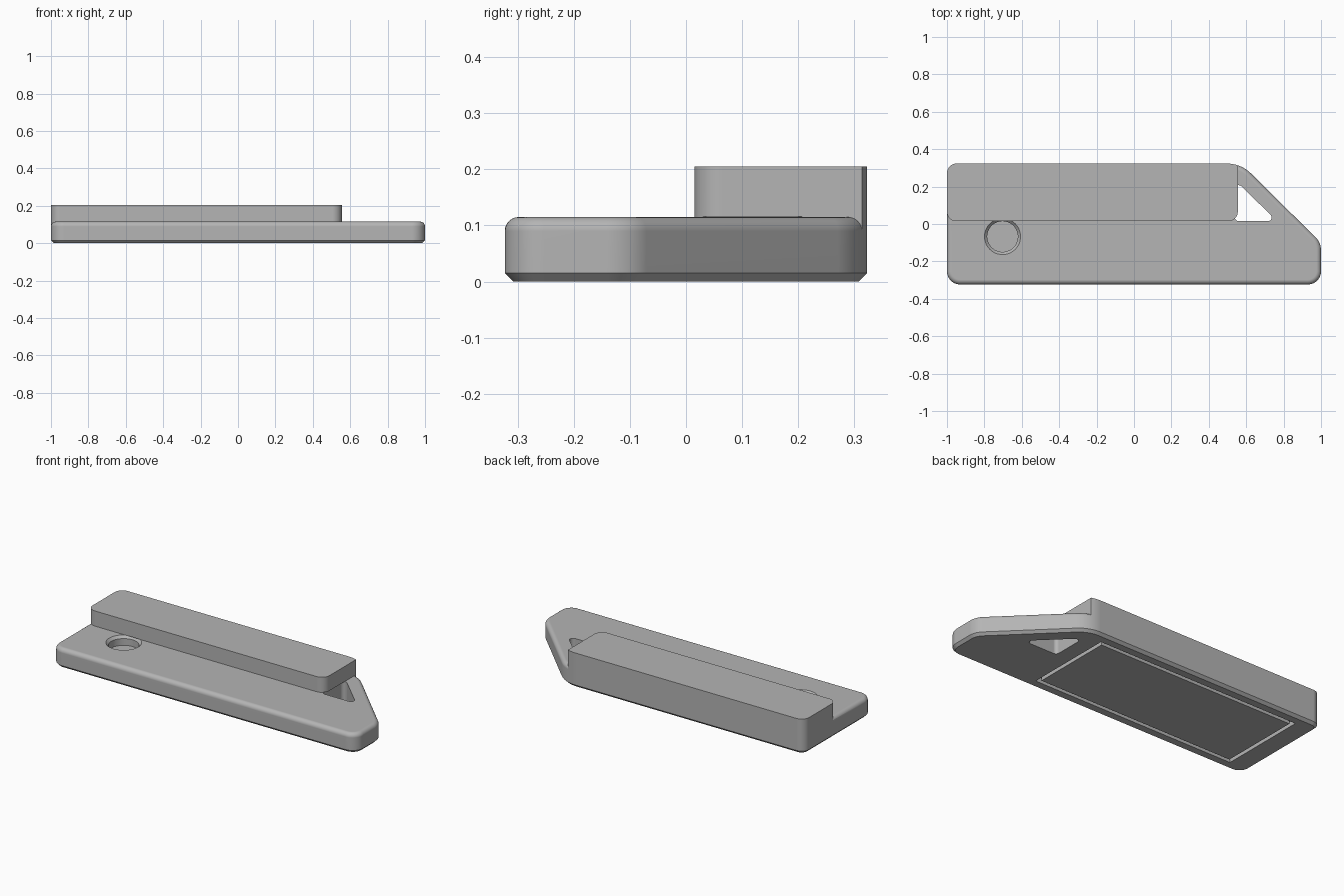
import bpy, bmesh, math
from mathutils import Vector

if "Cube" in bpy.data.objects:
    bpy.data.objects.remove(bpy.data.objects["Cube"])

grey = bpy.data.materials.new("plain_grey")
grey.use_nodes = True
grey.diffuse_color = (0.46, 0.46, 0.46, 1)
grey.node_tree.nodes["Principled BSDF"].inputs["Base Color"].default_value = (0.46, 0.46, 0.46, 1)


def rounded(corners, steps=10):
    """Round each (x, y, radius) corner of a convex outline."""
    out = []
    for i, (x, y, r) in enumerate(corners):
        p = Vector((x, y))
        if r == 0:
            out.append(p)
            continue
        a = (Vector(corners[i - 1][:2]) - p).normalized()
        b = (Vector(corners[(i + 1) % len(corners)][:2]) - p).normalized()
        half = a.angle(b) / 2
        centre = p + (a + b).normalized() * (r / math.sin(half))
        u = p + a * (r / math.tan(half)) - centre
        v = p + b * (r / math.tan(half)) - centre
        sweep = u.angle(v)
        for k in range(steps + 1):
            t = k / steps
            out.append(centre + (u * math.sin((1 - t) * sweep) + v * math.sin(t * sweep)) / math.sin(sweep))
    return out


def finish(name, bm):
    bmesh.ops.recalc_face_normals(bm, faces=bm.faces)
    mesh = bpy.data.meshes.new(name)
    bm.to_mesh(mesh)
    bm.free()
    mesh.materials.append(grey)
    ob = bpy.data.objects.new(name, mesh)
    bpy.context.collection.objects.link(ob)
    return ob


def prism(name, outline, z0, z1, chamfer=0, fillet=0):
    bm = bmesh.new()
    face = bm.faces.new([bm.verts.new((p.x, p.y, z0)) for p in outline])
    ext = bmesh.ops.extrude_face_region(bm, geom=[face])
    for v in ext["geom"]:
        if isinstance(v, bmesh.types.BMVert):
            v.co.z = z1
    bmesh.ops.recalc_face_normals(bm, faces=bm.faces)
    for z, size, segs in ((z0, chamfer, 1), (z1, fillet, 6)):
        if size:
            rim = [e for e in bm.edges if all(abs(v.co.z - z) < 1e-5 for v in e.verts)]
            bmesh.ops.bevel(bm, geom=rim, offset=size, segments=segs, profile=0.5, affect='EDGES')
    return finish(name, bm)


def combine(ob, other, operation):
    """Apply a boolean and discard the helper."""
    mod = ob.modifiers.new(operation, 'BOOLEAN')
    mod.operation, mod.object, mod.solver = operation, other, 'EXACT'
    bpy.context.view_layer.objects.active = ob
    bpy.ops.object.modifier_apply(modifier=mod.name)
    bpy.data.objects.remove(other)


def rect(x0, y0, x1, y1):
    return rounded([(x0, y0, 0), (x1, y0, 0), (x1, y1, 0), (x0, y1, 0)])


# Base plate with one slanted corner, chamfered below and filleted above
plan = rounded([(-1, -0.323, 0.07), (1, -0.323, 0.07), (1, -0.1, 0.1),
                (0.572, 0.323, 0.18), (-1, 0.323, 0.05)])
TOP = 0.115
body = prism("body", plan, 0, TOP, chamfer=0.015, fillet=0.025)

# Raised rail along the back, trimmed to the plate outline
rail = prism("rail", rounded([(-1, 0.015, 0.05), (0.555, 0.015, 0.05),
                              (0.555, 0.4, 0), (-1, 0.4, 0)]), 0.04, 0.205)
combine(rail, prism("trim", plan, 0.02, 0.3), 'INTERSECT')
combine(body, rail, 'UNION')

# Triangular through hole beside the rail
triangle = rounded([(0.54, 0.015, 0.02), (0.765, 0.015, 0.02), (0.54, 0.235, 0.02)])
combine(body, prism("triangle_cutter", triangle, -0.1, TOP + 0.0005), 'DIFFERENCE')

# Round blind hole with a countersunk rim
bm = bmesh.new()
rings = []
for r, z in ((0.082, 0.06), (0.082, 0.1), (0.097, TOP + 0.0005)):
    rings.append([bm.verts.new((-0.703 + r * math.cos(k * math.tau / 48),
                                -0.067 + r * math.sin(k * math.tau / 48), z)) for k in range(48)])
bm.faces.new(rings[0])
bm.faces.new(rings[-1])
for low, high in zip(rings, rings[1:]):
    for k in range(48):
        bm.faces.new((low[k - 1], low[k], high[k], high[k - 1]))
combine(body, finish("round_cutter", bm), 'DIFFERENCE')

# Underside pocket, filled by a panel that leaves a narrow groove
combine(body, prism("pocket_cutter", rect(-0.875, -0.265, 0.447, 0.265), -0.1, 0.03), 'DIFFERENCE')
panel = prism("bottom_panel", rect(-0.853, -0.243, 0.425, 0.243), 0, 0.035)

# Smooth rounded edges, keep corners crisp
bpy.ops.object.select_all(action='DESELECT')
body.select_set(True)
bpy.context.view_layer.objects.active = body
bpy.ops.object.shade_smooth_by_angle(angle=math.radians(30))
weighted = body.modifiers.new("weighted_normals", 'WEIGHTED_NORMAL')
weighted.keep_sharp = True
